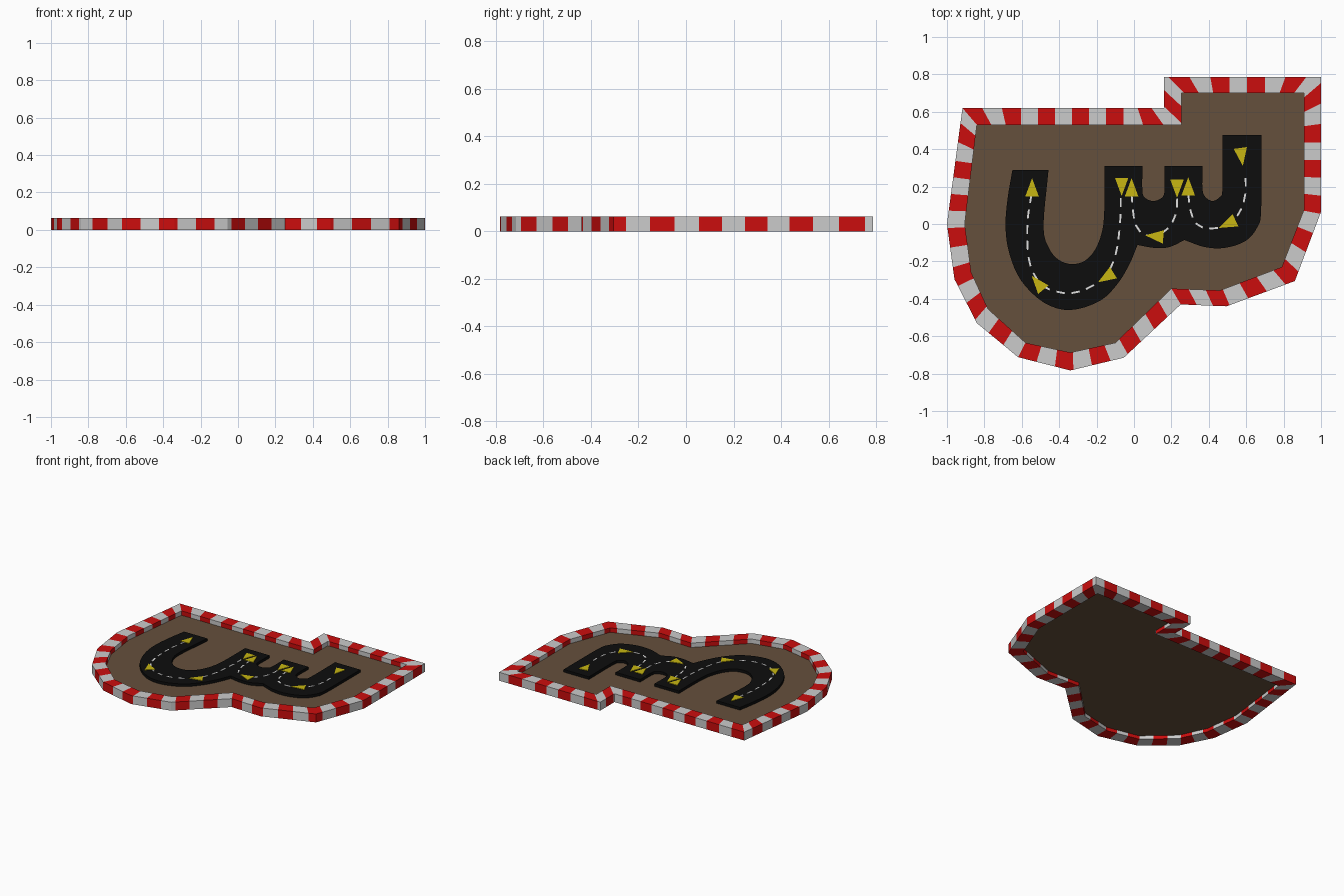
import bpy, bmesh, math
from mathutils import Vector

if "Cube" in bpy.data.objects:
    bpy.data.objects.remove(bpy.data.objects["Cube"])

WALL_H, GROUND_Z, TRACK_Z = 0.063, 0.03, 0.05


def material(name, rgb):
    m = bpy.data.materials.new(name)
    m.diffuse_color = (*rgb, 1)
    m.use_nodes = True
    m.node_tree.nodes["Principled BSDF"].inputs["Base Color"].default_value = m.diffuse_color
    return m


white = material("curb white", (0.6, 0.6, 0.6))
red = material("curb red", (0.6, 0.004, 0.004))
brown = material("dirt brown", (0.13, 0.08, 0.045))
black = material("asphalt black", (0.004, 0.004, 0.004))
yellow = material("arrow yellow", (0.58, 0.47, 0.006))
paint = material("dash white", (0.75, 0.75, 0.75))


def finish(bm, name, mats):
    bmesh.ops.recalc_face_normals(bm, faces=bm.faces)
    me = bpy.data.meshes.new(name)
    bm.to_mesh(me)
    bm.free()
    for m in mats:
        me.materials.append(m)
    ob = bpy.data.objects.new(name, me)
    bpy.context.collection.objects.link(ob)
    return ob


def prism(bm, pts, z0, z1):
    lo = [bm.verts.new((p[0], p[1], z0)) for p in pts]
    hi = [bm.verts.new((p[0], p[1], z1)) for p in pts]
    bm.faces.new(lo[::-1])
    bm.faces.new(hi)
    for i in range(len(pts)):
        j = (i + 1) % len(pts)
        bm.faces.new((lo[i], lo[j], hi[j], hi[i]))


def smooth(pts, n=4):
    """Catmull-Rom curve through the points."""
    p = [Vector(q) for q in pts]
    p = [p[0] * 2 - p[1]] + p + [p[-1] * 2 - p[-2]]
    out = []
    for a, b, c, d in zip(p, p[1:], p[2:], p[3:]):
        for k in range(n):
            t = k / n
            out.append(0.5 * (2 * b + (c - a) * t + (2 * a - 5 * b + 4 * c - d) * t * t
                              + (3 * b - a - 3 * c + d) * t ** 3))
    return out + [p[-2]]


# Curb corners, clockwise from back left: outer x, y, inner x, y, stripe count so far
CORNERS = [
    (-.917, .62, -.84, .53, 0), (.16, .62, .255, .53, 5.95), (.16, .787, .255, .70, 6.9),
    (1, .787, .91, .70, 10.85), (1, .065, .91, .08, 14.45), (.86, -.305, .79, -.23, 16.25),
    (.495, -.44, .46, -.355, 18.08), (.25, -.43, .2, -.345, 19.5),
    (-.055, -.715, -.1, -.635, 21.65), (-.34, -.783, -.34, -.687, 23.08),
    (-.62, -.712, -.58, -.635, 24.5), (-.84, -.53, -.78, -.455, 25.9),
    (-.96, -.295, -.87, -.26, 27.2), (-1, 0, -.905, 0, 28.6)]

# Striped curb: cross-sections at every stripe boundary and corner
sections = []
for i, c in enumerate(CORNERS):
    n = CORNERS[(i + 1) % len(CORNERS)]
    a0, b0, a1, b1 = Vector(c[:2]), Vector(c[2:4]), Vector(n[:2]), Vector(n[2:4])
    p0, p1 = c[4], n[4] if n[4] else 31.9
    m0, m1 = (a0 + b0) / 2, (a1 + b1) / 2
    length = (m1 - m0).length
    d = (m1 - m0) / length
    r = 0.25 if length > 0.5 else length
    marks = [p0] + [k / 2 for k in range(int(p0 * 2) + 1, math.ceil(p1 * 2))]
    for k, ph in enumerate(marks):
        nxt = marks[k + 1] if k + 1 < len(marks) else p1
        s = length * (ph - p0) / (p1 - p0)
        f0, f1 = max(0, 1 - s / r), max(0, 1 - (length - s) / r)
        pair = []
        for e0, e1 in ((a0, a1), (b0, b1)):
            # stripes run square to the edge and fan out towards the mitred corners
            u = s + (e0 - m0).dot(d) * f0 + (e1 - m1).dot(d) * f1
            s0, s1 = (e0 - m0).dot(d), (e1 - m0).dot(d)
            pair.append(e0.lerp(e1, (u - s0) / (s1 - s0)))
        sections.append((*pair, int(((ph + nxt) / 2) % 1 < 0.5)))

bm = bmesh.new()
rings = []
for o, q, _ in sections:
    rings.append([bm.verts.new((p.x, p.y, z)) for p, z in
                  ((o, 0), (o, WALL_H), (q, WALL_H), (q, 0))])
for i, ring in enumerate(rings):
    nxt = rings[(i + 1) % len(rings)]
    for k in range(4):
        j = (k + 1) % 4
        f = bm.faces.new((ring[k], ring[j], nxt[j], nxt[k]))
        f.material_index = sections[i][2]
finish(bm, "striped_curb", [white, red])

# Dirt ground set inside the curb
bm = bmesh.new()
prism(bm, [c[2:4] for c in CORNERS], GROUND_Z - 0.004, GROUND_Z)
finish(bm, "dirt_ground", [brown])

# Asphalt track: smooth runs joined at sharp corners
RUNS = [
    [(-.457, .29), (-.484, -.015), (-.452, -.134), (-.40, -.193), (-.335, -.214),
     (-.265, -.198), (-.206, -.134), (-.168, -.027), (-.158, .107), (-.158, .31)],
    [(.045, .31), (.045, .176), (.06, .139), (.104, .123), (.147, .139), (.163, .176), (.163, .31)],
    [(.366, .31), (.366, .187), (.382, .144), (.42, .123), (.458, .144), (.473, .19), (.473, .475)],
    [(.682, .475), (.68, .08), (.66, -.016), (.596, -.091), (.484, -.128), (.377, -.123), (.27, -.086)],
    [(.27, -.086), (.19, -.123), (.11, -.128), (.019, -.112)],
    [(.019, -.112), (-.024, -.214), (-.088, -.32), (-.184, -.412), (-.34, -.46), (-.479, -.422),
     (-.602, -.305), (-.666, -.16), (-.687, -.016), (-.676, .134), (-.65, .29)]]
outline = []
for run in RUNS:
    for p in smooth(run):
        if not outline or (p - outline[-1]).length > 1e-4:
            outline.append(p)
bm = bmesh.new()
prism(bm, outline[::-1], GROUND_Z - 0.001, TRACK_Z)
finish(bm, "asphalt_track", [black])

# Dashed centre lines
LINES = [
    [(-.548, .16), (-.57, 0), (-.56, -.2), (-.5, -.32), (-.42, -.36), (-.34, -.37),
     (-.25, -.345), (-.155, -.28), (-.1, -.17), (-.075, 0), (-.07, .16)],
    [(-.013, .16), (0, .03), (.03, -.04), (.11, -.065), (.185, -.02), (.225, .06), (.232, .16)],
    [(.29, .16), (.305, .06), (.345, -.01), (.445, -.022), (.545, .035), (.59, .13), (.597, .24), (.58, .32)]]
DASH, GAP, HALF = 0.045, 0.035, 0.005
bm = bmesh.new()
for line in LINES:
    pts = smooth(line, 30)
    dist, start = 0, pts[0]
    drawing = True
    for a, b in zip(pts, pts[1:]):
        dist += (b - a).length
        if dist >= (DASH if drawing else GAP):
            if drawing:
                t = (b - start).normalized()
                w = Vector((-t.y, t.x)) * HALF
                prism(bm, [start - w, b - w, b + w, start + w], TRACK_Z - 0.001, TRACK_Z + 0.002)
            drawing, dist, start = not drawing, 0, b
finish(bm, "lane_dashes", [paint])

# Direction arrows: x, y, heading in degrees
ARROWS = [(-.545, .195, 90), (-.515, -.315, 130), (-.15, -.285, 212), (-.066, .2, 270),
          (-.013, .195, 90), (.11, -.065, 175), (.23, .19, 270), (.29, .2, 90),
          (.5, 0, 205), (.575, .36, 278)]
bm = bmesh.new()
for x, y, ang in ARROWS:
    t = Vector((math.cos(math.radians(ang)), math.sin(math.radians(ang))))
    w = Vector((-t.y, t.x)) * 0.036
    c = Vector((x, y))
    prism(bm, [c - t * .047 - w, c + t * .05, c - t * .047 + w], TRACK_Z - 0.001, TRACK_Z + 0.004)
finish(bm, "direction_arrows", [yellow])
